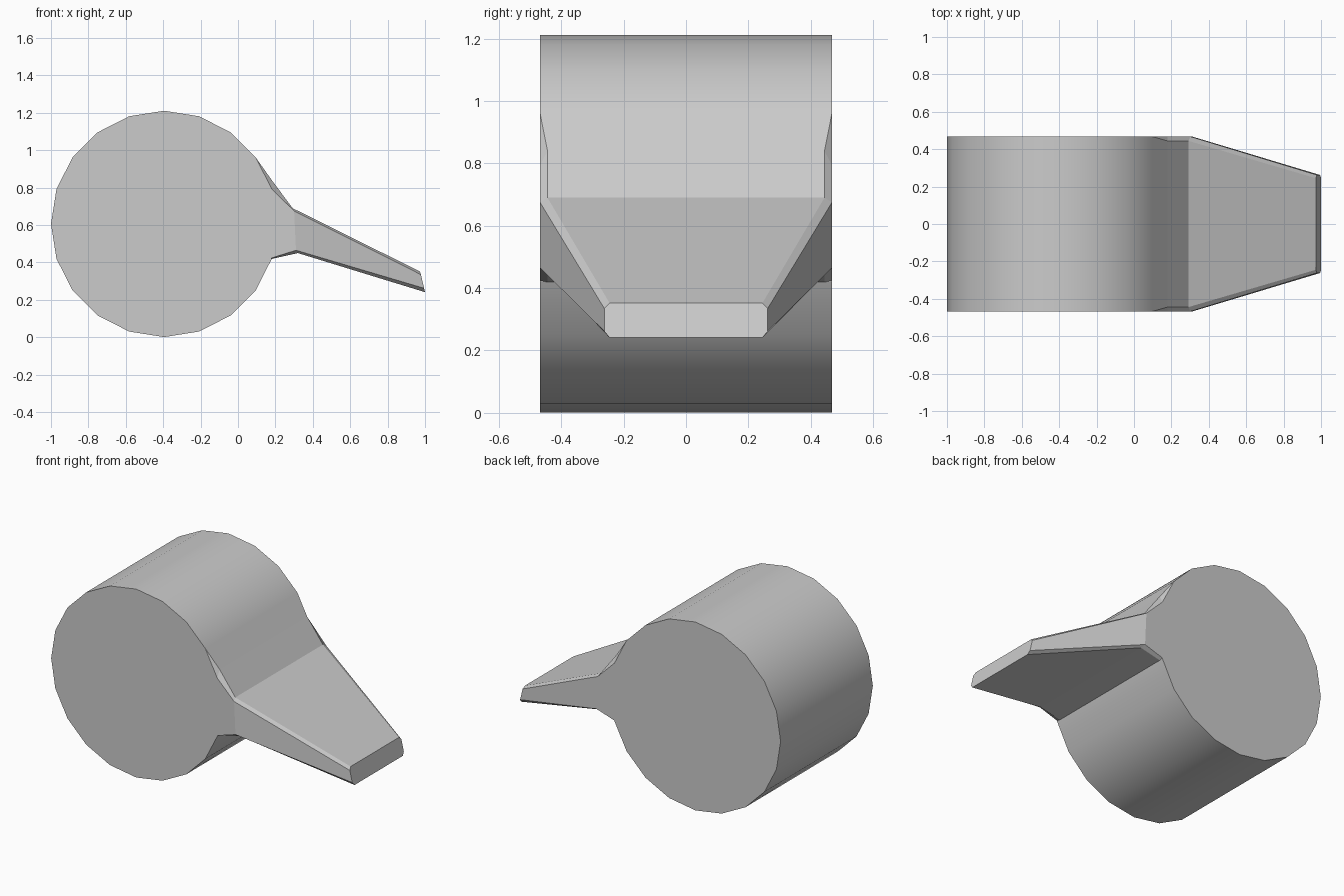
import bpy, bmesh, math

if "Cube" in bpy.data.objects:
    bpy.data.objects.remove(bpy.data.objects["Cube"])

W = 0.468            # half width of the whole part
CX, CZ, R = -0.395, 0.606, 0.605


def finish(bm, name, smooth=False):
    bmesh.ops.recalc_face_normals(bm, faces=bm.faces)
    mesh = bpy.data.meshes.new(name)
    bm.to_mesh(mesh)
    bm.free()
    obj = bpy.data.objects.new(name, mesh)
    bpy.context.collection.objects.link(obj)
    if smooth:
        bpy.ops.object.select_all(action='DESELECT')
        obj.select_set(True)
        bpy.context.view_layer.objects.active = obj
        bpy.ops.object.shade_smooth_by_angle(angle=math.radians(25))
    return obj


def loft(rings, name, smooth=False):
    bm = bmesh.new()
    loops = [[bm.verts.new(p) for p in ring] for ring in rings]
    for a, b in zip(loops, loops[1:]):
        n = len(a)
        for i in range(n):
            j = (i + 1) % n
            bm.faces.new((a[i], a[j], b[j], b[i]))
    bm.faces.new(loops[0])
    bm.faces.new(loops[-1])
    return finish(bm, name, smooth)


# Drum: twenty-sided, with the side under the handle left flat
angles = [math.radians(18 * i) for i in range(1, 20)]
profile = [(CX + R * math.cos(a), CZ + R * math.sin(a)) for a in angles]
loft([[(x, y, z) for x, z in profile] for y in (-W, W)], "drum", True)


# Handle: chamfered sections given as top, upper side, lower side, bottom (x, z)
def section(pts, half, inset):
    ys = (half - inset, half, half, half - inset)
    right = [(x, y, z) for (x, z), y in zip(pts, ys)]
    return right + [(x, -y, z) for x, y, z in reversed(right)]


j_x, j_top = profile[0]
j_bot = profile[-1][1]
loft([
    section([(j_x, 0.84), (j_x, j_top), (j_x, j_bot + 0.005), (j_x, j_bot)], W, 0.024),
    section([(0.292, 0.69), (0.30, 0.675), (0.31, 0.465), (0.32, 0.45)], W, 0.024),
    section([(0.972, 0.352), (0.978, 0.335), (0.995, 0.262), (1.0, 0.241)], 0.262, 0.017),
], "handle")

# Blend wedge between the drum top and the handle
bm = bmesh.new()
for s in (-1, 1):
    for x, y, z in ((profile[1][0], W - 0.024, profile[1][1]),
                    (j_x, W, j_top), (j_x, W - 0.024, 0.84),
                    (profile[1][0], W, profile[1][1])):
        bm.verts.new((x, s * y, z))
bmesh.ops.convex_hull(bm, input=bm.verts)
finish(bm, "upper_blend")
